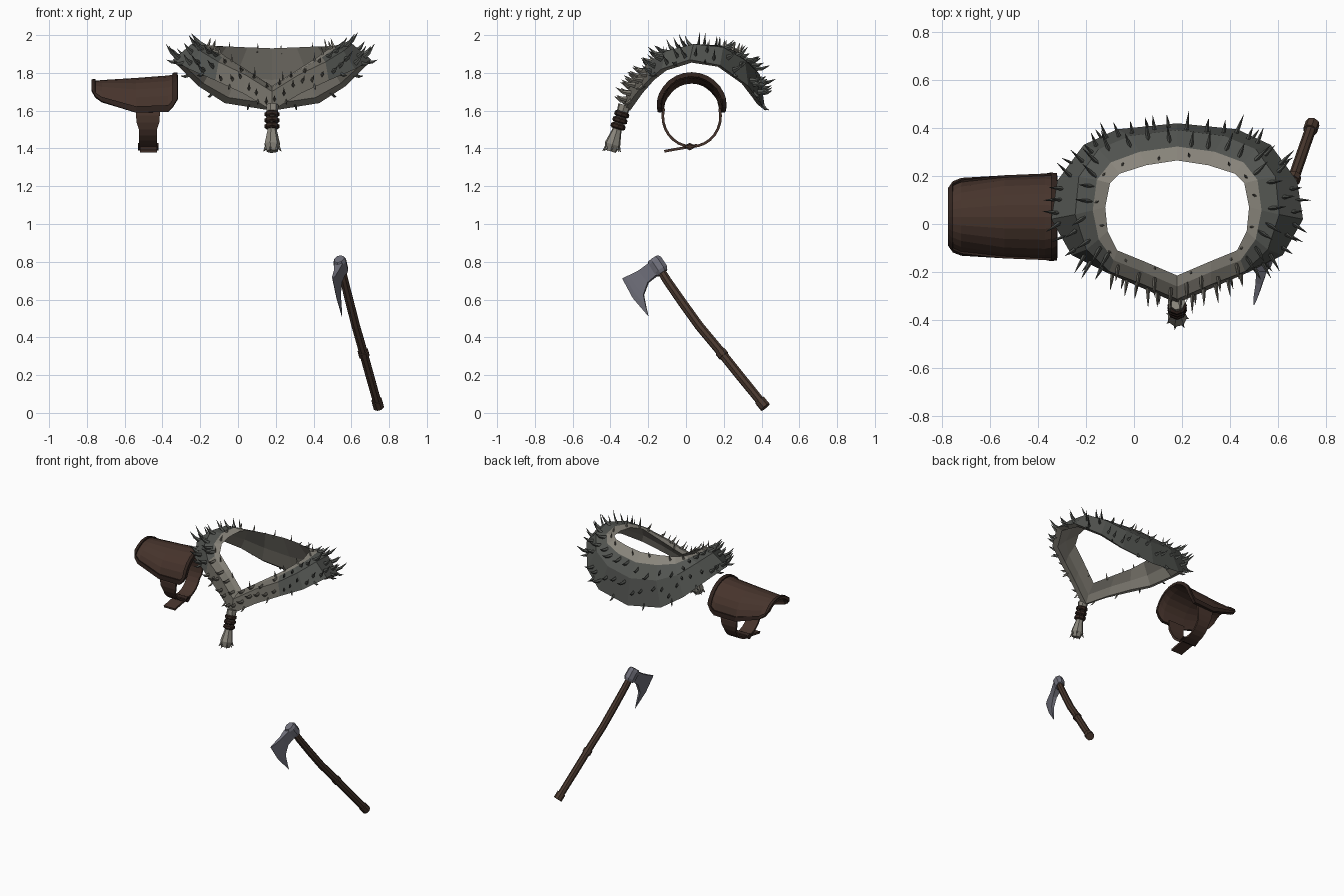
import bpy, bmesh, math, random
from mathutils import Vector as V

random.seed(7)
cube = bpy.data.objects.get("Cube")
if cube:
    bpy.data.objects.remove(cube, do_unlink=True)


def material(name, rgb):
    m = bpy.data.materials.new(name)
    m.use_nodes = True
    m.diffuse_color = (*rgb, 1)
    m.node_tree.nodes["Principled BSDF"].inputs["Base Color"].default_value = (*rgb, 1)
    return m


dark_fur = material("dark fur", (.085, .09, .082))
mid_fur = material("mid fur", (.17, .16, .135))
pale_fur = material("pale fur", (.25, .235, .20))
leather = material("brown leather", (.062, .034, .025))
trim = material("dark leather trim", (.03, .017, .013))
wood = material("brown wood", (.068, .04, .028))
steel = material("grey steel", (.16, .16, .195))


def finish(name, bm, mats, thickness=0):
    bmesh.ops.recalc_face_normals(bm, faces=bm.faces[:])
    mesh = bpy.data.meshes.new(name)
    bm.to_mesh(mesh)
    bm.free()
    ob = bpy.data.objects.new(name, mesh)
    bpy.context.collection.objects.link(ob)
    for m in mats:
        mesh.materials.append(m)
    if thickness:
        mod = ob.modifiers.new("thickness", 'SOLIDIFY')
        mod.thickness = thickness
        mod.offset = 0
    return ob


def skin(bm, rows, close_rows=False, close_cols=False, keep=lambda i, j: True, mat=lambda i, j: 0):
    """Join rows of points into a sheet, tube or ring."""
    vs = [[bm.verts.new(p) for p in row] for row in rows]
    nr, nc = len(vs), len(vs[0])
    for i in range(nr if close_rows else nr - 1):
        for j in range(nc if close_cols else nc - 1):
            if keep(i, j):
                a, b = vs[i], vs[(i + 1) % nr]
                k = (j + 1) % nc
                bm.faces.new((a[j], a[k], b[k], b[j])).material_index = mat(i, j)
    bmesh.ops.delete(bm, geom=[v for r in vs for v in r if not v.link_faces], context='VERTS')
    return vs


def tube(bm, pts, radii, n, mat=0, squash=1):
    pts = [V(p) for p in pts]
    rows = []
    for i, p in enumerate(pts):
        t = pts[min(i + 1, len(pts) - 1)] - pts[max(i - 1, 0)]
        q = t.to_track_quat('Z', 'Y')
        rows.append([p + q @ V((math.cos(a) * radii[i] * squash, math.sin(a) * radii[i], 0))
                     for a in (2 * math.pi * k / n for k in range(n))])
    vs = skin(bm, rows, close_cols=True, mat=lambda i, j: mat)
    for ring in (vs[0], vs[-1]):
        bm.faces.new(ring).material_index = mat


def tuft(bm, p, d, length, width, mat, bend=V((0, 0, .25))):
    """A hooked, pointed lock of fur."""
    d = d.normalized()
    tube(bm, [p - d * .012, p + d * length * .5, p + (d + bend) * length],
         [width, width * .6, .001], 4, mat, .6)


# Fur collar: half profile of inner and outer edges, mirrored about its middle
CX = .18
inner = [(0, -.215, 1.73), (.14, -.155, 1.82), (.25, -.11, 1.89), (.29, -.03, 1.92), (.3, .07, 1.93),
         (.28, .17, 1.94), (.24, .21, 1.94), (.13, .245, 1.935), (0, .265, 1.93)]
outer = [(0, -.33, 1.6), (.15, -.265, 1.69), (.3, -.20, 1.76), (.44, -.13, 1.82), (.525, .02, 1.87),
         (.5, .18, 1.84), (.39, .33, 1.73), (.25, .395, 1.64), (0, .42, 1.6)]


def mirrored(half):
    right = [V((CX + u, y, z)) for u, y, z in half]
    return right + [V((CX - u, y, z)) for u, y, z in half[-2:0:-1]]


A, D = mirrored(inner), mirrored(outer)
N = len(A)
sections, normals = [], []
for i in range(N):
    out, mid = D[i] - A[i], (A[i] + D[i]) / 2
    tan = (A[(i + 1) % N] + D[(i + 1) % N]) - (A[i - 1] + D[i - 1])
    n = out.cross(tan).normalized()
    n = n if n.z > 0 else -n
    normals.append(n)
    sections.append([A[i], A[i] + out * .2 + n * .03, mid + n * .055, D[i],
                     D[i] - out * .14 - n * .025, mid - n * .005])


def front(i):
    return i in (0, 1, N - 2, N - 1)


def fur(i, j):
    return (1 if front(i) else 0) if j in (1, 2) else 2


bm = bmesh.new()
skin(bm, sections, True, True, mat=fur)
finish("fur_collar", bm, [dark_fur, mid_fur, pale_fur])

# Fur tufts scattered over the collar
bm = bmesh.new()
for i in range(N):
    k = (i + 1) % N
    n = (normals[i] + normals[k]).normalized()
    out = (D[i] + D[k] - A[i] - A[k]).normalized()
    for j, count in ((0, 1), (1, 2), (2, 3)):
        for c in range(count):
            s = (c + random.uniform(.25, .75)) / count
            t = random.uniform(.2, .85)
            p = sections[i][j].lerp(sections[k][j], s).lerp(
                sections[i][j + 1].lerp(sections[k][j + 1], s), t)
            if j == 0:
                tuft(bm, p, n * .6 - out * .5, .035, .010, 2)
            else:
                tuft(bm, p, n * .8 + out * .5, random.uniform(.05, .085), .016, fur(i, j))
    tuft(bm, D[i].lerp(D[k], .5) - out * .01, out + n * .3, .055, .013, fur(i, 2))
finish("collar_tufts", bm, [dark_fur, mid_fur, pale_fur])

# Hanging tail and its wrapped binding
top, end = V((CX, -.325, 1.63)), V((CX, -.40, 1.385))
bm = bmesh.new()
tube(bm, [top.lerp(end, t) for t in (0, .35, .55, .85, 1)], [.035, .026, .026, .043, .03], 7)
for a in range(7):
    ang = a * math.tau / 7
    side = V((math.cos(ang), math.sin(ang), -.3))
    tuft(bm, top.lerp(end, .85) + side * .03, side * .5 + (end - top).normalized() * .6, .035, .012, 0, V())
finish("collar_tail", bm, [pale_fur])
bm = bmesh.new()
for t in (.14, .27, .40):
    tube(bm, [top.lerp(end, t + d) for d in (0, .03, .09, .12)], [.03, .04, .04, .03], 8)
finish("tail_binding", bm, [trim])

# Forearm guard: arched shell whose lower edge follows a profile
# (x, radius, lower edge height)
guard = [(-.775, .150, 1.705), (-.755, .151, 1.67), (-.72, .153, 1.645), (-.54, .158, 1.59),
         (-.37, .165, 1.595), (-.345, .169, 1.62), (-.32, .172, 1.66)]
COLS = 14


def guard_rows(lift):
    rows = []
    for x, r, low in guard:
        cz = 1.6 + (x + .775) * .035
        half = math.acos(max(-1, min(1, (low - cz) / r)))
        fr = [-1, -.88] + [-.88 + 1.76 * k / (COLS - 4) for k in range(1, COLS - 4)] + [.88, 1]
        rows.append([V((x, .03 + (r + lift) * math.sin(f * half), cz + (r + lift) * math.cos(f * half)))
                     for f in fr])
    return rows


bm = bmesh.new()
rows = guard_rows(0)
skin(bm, rows)
finish("forearm_guard", bm, [leather], .014)
bm = bmesh.new()
last_r, last_c = len(rows) - 2, len(rows[0]) - 2
skin(bm, guard_rows(.006), keep=lambda i, j: i in (0, last_r) or j in (0, last_c))
finish("guard_trim", bm, [trim], .020)

# Strap under the guard, with a loose end and keeper
bm = bmesh.new()
rows = []
for k in range(17):
    a = math.radians(75 + 210 * k / 16)
    w = .05 + .025 * abs(math.cos(a / 2)) ** 2 if k < 3 or k > 13 else .048
    y, z = .03 + .153 * math.sin(a), 1.57 + .16 * math.cos(a)
    rows.append([V((-.477 - w, y, z)), V((-.477 + w, y, z))])
skin(bm, rows)
finish("guard_strap", bm, [leather], .014)
bm = bmesh.new()
skin(bm, [[V((-.475 + s * .045, y, z)) for s in (-1, 1)]
          for y, z in ((.06, 1.418), (0, 1.405), (-.06, 1.395), (-.115, 1.385))])
finish("strap_end", bm, [leather], .014)
bm = bmesh.new()
skin(bm, [[V((-.475 + s * .055, y, z)) for s in (-1, 1)]
          for y, z in ((.05, 1.41), (.02, 1.395), (-.01, 1.41), (.02, 1.424))], close_rows=True)
finish("strap_keeper", bm, [trim], .012)


# Axe: everything lies about one slanted plane
def axe(y, z, off=0):
    return V((.54 + .26 * (y + .16) - .07 * (z - .8) + off, y - off * .26, z + off * .07))


path = [(-.165, .805), (-.10, .70), (-.02, .585), (.07, .46), (.17, .34), (.29, .19), (.42, .03)]
bm = bmesh.new()
tube(bm, [axe(*p) for p in path], [.022, .024, .025, .025, .025, .025, .024], 8, squash=.95)
finish("axe_handle", bm, [wood])
bm = bmesh.new()
for a, b in (((.18, .326), (.20, .302)), ((.39, .067), (.42, .03))):
    tube(bm, [axe(*a), axe(*b)], [.03, .03], 8)
finish("handle_bands", bm, [wood])

# Axe head: eye socket plus a bearded blade thinning towards its edge
bm = bmesh.new()
tube(bm, [axe(-.175, .815), axe(-.165, .80), axe(-.135, .755), axe(-.125, .74)],
     [.034, .044, .044, .034], 8, squash=.8)
columns = [((-.195, .79), (-.17, .765), (-.145, .735)),
           ((-.25, .752), (-.225, .72), (-.20, .69)),
           ((-.30, .728), (-.265, .675), (-.224, .625)),
           ((-.32, .72), (-.275, .64), (-.212, .565)),
           ((-.338, .712), (-.282, .608), (-.198, .51))]
half = (.022, .013, .009, .006, .001)
rows = [[axe(*p, h) for p in c] + [axe(*p, -h) for p in c[::-1]] for c, h in zip(columns, half)]
vs = skin(bm, rows, close_cols=True)
for ring in (vs[0], vs[-1]):
    bm.faces.new(ring)
finish("axe_head", bm, [steel])
